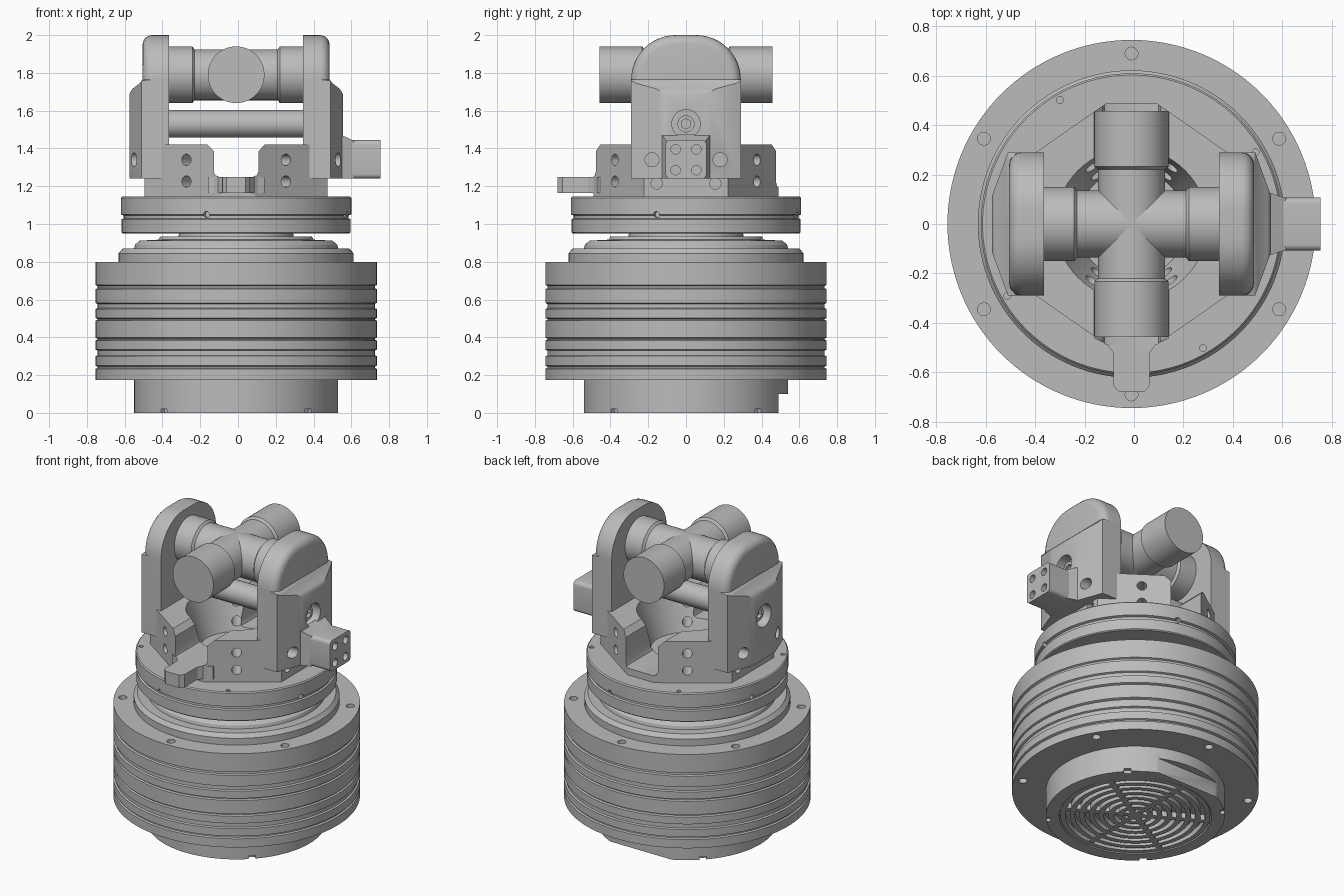
import bpy, bmesh
from math import pi, cos, sin, radians
from mathutils import Matrix, Vector

cube = bpy.data.objects.get("Cube")
if cube:
    bpy.data.objects.remove(cube, do_unlink=True)

GREY = (0.5, 0.5, 0.5, 1)
metal = bpy.data.materials.new("grey_metal")
metal.use_nodes = True
metal.diffuse_color = GREY
metal.node_tree.nodes["Principled BSDF"].inputs["Base Color"].default_value = GREY

OFFSET = Vector((-0.01, 0, 0))   # main axis sits slightly off the origin
TO_X = Matrix.Rotation(pi / 2, 4, 'Y')
TO_Y = Matrix.Rotation(-pi / 2, 4, 'X')


def lathe(profile, matrix=Matrix(), steps=96, closed=False):
    bm = bmesh.new()
    vs = [bm.verts.new((r, 0, z)) for r, z in profile]
    for a, b in zip(vs, vs[1:] + (vs[:1] if closed else [])):
        bm.edges.new((a, b))
    bmesh.ops.spin(bm, geom=bm.verts[:] + bm.edges[:], axis=(0, 0, 1), cent=(0, 0, 0),
                   angle=2 * pi, steps=steps)
    bmesh.ops.remove_doubles(bm, verts=bm.verts, dist=1e-5)
    bmesh.ops.dissolve_degenerate(bm, edges=bm.edges, dist=1e-5)
    bmesh.ops.recalc_face_normals(bm, faces=bm.faces)
    bm.transform(matrix)
    return bm


def rod(r, a, b, matrix=Matrix(), steps=32):
    return lathe([(0, a), (r, a), (r, b), (0, b)], matrix, steps)


def prism(points, axis, a, b):
    """Extrude a 2D outline along an axis; outline uses the other two axes in order."""
    place = {'X': lambda u, v, w: (w, u, v), 'Y': lambda u, v, w: (u, w, v),
             'Z': lambda u, v, w: (u, v, w)}[axis]
    bm = bmesh.new()
    low = [bm.verts.new(place(u, v, a)) for u, v in points]
    high = [bm.verts.new(place(u, v, b)) for u, v in points]
    bm.faces.new(low)
    bm.faces.new(high)
    for i in range(len(points)):
        j = (i + 1) % len(points)
        bm.faces.new((low[i], low[j], high[j], high[i]))
    bmesh.ops.recalc_face_normals(bm, faces=bm.faces)
    return bm


def box(x0, x1, y0, y1, z0, z1, matrix=Matrix()):
    bm = prism([(x0, y0), (x1, y0), (x1, y1), (x0, y1)], 'Z', z0, z1)
    bm.transform(matrix)
    return bm


def make(name, bm):
    mesh = bpy.data.meshes.new(name)
    bm.to_mesh(mesh)
    bm.free()
    ob = bpy.data.objects.new(name, mesh)
    bpy.context.collection.objects.link(ob)
    mesh.materials.append(metal)
    return ob


def cut(ob, cutters):
    bpy.context.view_layer.objects.active = ob
    for bm in cutters:
        tool = make("cutter", bm)
        tool.hide_render = True
        mod = ob.modifiers.new("cut", 'BOOLEAN')
        mod.operation, mod.solver, mod.object = 'DIFFERENCE', 'EXACT', tool
        bpy.ops.object.modifier_apply(modifier=mod.name)
        bpy.data.objects.remove(tool, do_unlink=True)


def arc(cx, cy, r, start, end, n):
    return [(cx + r * cos(radians(start + (end - start) * i / n)),
             cy + r * sin(radians(start + (end - start) * i / n))) for i in range(n + 1)]


def spin_z(angle):
    return Matrix.Rotation(radians(angle), 4, 'Z')


def at(x, y, z):
    return Matrix.Translation((x, y, z))


# Base foot with recessed underside, notches and rear connector flat
foot = make("base_foot", lathe([(0, .04), (.46, .04), (.46, 0), (.54, 0), (.54, .18), (0, .18)]))
cut(foot, [box(.515, .6, -.022, .022, -.1, .02, spin_z(a)) for a in (45, 135, 225, 315)]
    + [box(-.3, .3, .49, .7, -.1, .1)])

# Vent grille of rings and spokes
make("grille_hub", rod(.045, 0, .045))
for i in range(7):
    r = .075 + i * .058
    make("grille_ring", lathe([(r, .003), (r + .03, .003), (r + .03, .045), (r, .045)], closed=True))
for i in range(6):
    make("grille_spoke", box(.03, .465, -.017, .017, .004, .045, spin_z(30 + 60 * i)))

# Ribbed housing with stepped shoulder
R = .745
profile = [(0, .175), (R, .175)]
for a, b in [(.233, .25), (.3, .335), (.383, .398), (.488, .502), (.55, .582), (.655, .677)]:
    profile += [(R, a), (R - .011, a + .005), (R - .011, b - .005), (R, b)]
profile += [(R, .8), (.622, .8), (.622, .845), (.6, .87), (.54, .87), (.535, .89), (.51, .912),
            (.41, .917), (.4, .935), (.305, .935), (.3, .96), (0, .96)]
housing = make("housing", lathe(profile, steps=128))
cut(housing, [rod(.026, z, z + .06, spin_z(30 + 60 * i) @ at(.69, 0, 0), 20)
              for i in range(6) for z in (.765, .15)])

# Rotating flange with a groove and small screw holes
flange = make("flange", lathe([(0, .95), (.6, .95), (.606, .956), (.606, 1.025), (.595, 1.03),
                               (.595, 1.045), (.61, 1.05), (.61, 1.138), (.603, 1.145), (0, 1.145)], steps=128))
cut(flange, [rod(.014, 1.115, 1.2, spin_z(30 + 90 * i) @ at(.58, 0, 0), 16) for i in range(4)]
    + [rod(.016, .57, .7, spin_z(-15 + 90 * i) @ at(0, 0, 1.05) @ TO_X, 16) for i in range(4)])

# Octagonal socket block: tapered bore, front and rear notches, screw holes
quarter = [(.485, .222), (.1, .49)]
outline = (quarter + [(-x, y) for x, y in quarter[::-1]] + [(-x, -y) for x, y in quarter]
           + [(x, -y) for x, y in quarter[::-1]])
socket = make("socket_block", prism(outline, 'Z', 1.14, 1.42))


def notch(bottom, y0, y1):
    half = [(.09, bottom), (.11, bottom + .008), (.118, bottom + .028), (.118, 1.385), (.152, 1.421), (.152, 1.5)]
    return prism(half + [(-x, z) for x, z in half[::-1]], 'Y', y0, y1)


holes = [rod(.03, .2, .6, spin_z(a) @ at(0, 0, z) @ TO_X, 24)
         for a in (55, 125, 235, 305) for z in (1.34, 1.225)]
side_holes = [rod(.03, .43, .6, spin_z(a) @ at(0, y, 1.215) @ TO_X, 24)
              for a in (0, 180) for y in (-.155, .155)]
cut(socket, [lathe([(0, 1.165), (.22, 1.165), (.31, 1.43), (0, 1.43)], steps=64),
             notch(1.25, -.7, 0), notch(1.19, 0, .7)] + holes + side_holes)

# Front stop tongue
half = [(.15, -.3), (.15, -.465), (.1, -.485), (.075, -.52), (.073, -.655), (.05, -.68)]
make("front_tongue", prism(half + [(-x, y) for x, y in half[::-1]], 'Z', 1.165, 1.25))


# Side plates: arched outline, thicker lower body, bolt holes
def side_plate(name, mirror):
    arch = [(-.29, 1.24), (.29, 1.24)] + arc(.055, 1.765, .235, 0, 90, 12) + arc(-.055, 1.765, .235, 90, 180, 12)
    ob = make(name, prism(arch, 'X', .355, .565))
    cut(ob, [prism([(.495, 2.1), (.495, 1.765), (.51, 1.745), (.55, 1.715), (.57, 1.68), (.7, 1.68), (.7, 2.1)],
                   'Y', -.5, .5)]
        + [prism([(.566, s * .11), (.5, s * .291), (.5, s * .4), (.7, s * .4), (.7, s * .11)], 'Z', 1, 1.9)
           for s in (-1, 1)])
    bm = bmesh.new()
    bm.from_mesh(ob.data)
    rim = [e for e in bm.edges if all(abs(v.co.x - .495) < 1e-3 and v.co.z > 1.764 for v in e.verts)
           and not all(v.co.z < 1.766 for v in e.verts) and len(e.link_faces) == 2
           and e.calc_face_angle(0) > 1]
    bmesh.ops.bevel(bm, geom=rim, offset=.05, segments=5, profile=.5, affect='EDGES')
    bm.to_mesh(ob.data)
    bm.free()
    cut(ob, [rod(.075, .5, .7, at(0, 0, 1.53) @ TO_X)]
        + [rod(.037, .47, .7, at(0, y, 1.34) @ TO_X, 24) for y in (-.18, .18)])
    bolt = make(name + "_bolt", rod(.045, .48, .53, at(0, 0, 1.53) @ TO_X))
    cut(bolt, [rod(.028, .51, .6, at(0, 0, 1.53) @ TO_X, 6)])
    if mirror:
        for o in (ob, bolt):
            o.data.transform(spin_z(180))


side_plate("left_side_plate", False)
side_plate("right_side_plate", True)

# Side arm with four mounting holes and a flared root
w, r = .108, .025
arm_outline = []
for cy, cz, start in [(w - r, 1.42, 0), (r - w, 1.42, 90), (r - w, 1.265, 180), (w - r, 1.265, 270)]:
    arm_outline += arc(cy, cz, r, start, start + 90, 5)
arm = make("side_arm", prism(arm_outline, 'X', .52, .765))
cut(arm, [rod(.025, .73, .8, at(0, y, z) @ TO_X, 20) for y in (-.055, .055) for z in (1.285, 1.395)])
root = prism([(-.13, 1.241), (.13, 1.241), (.13, 1.475), (-.13, 1.475)], 'X', .55, .625)
for v in root.verts:
    if v.co.x > .6:
        v.co.y *= .8
        v.co.z = min(v.co.z, 1.44)
make("side_arm_root", root)

# Cross-shaped joint and lower tie rod
for name, length, m in (("cross_shaft_x", .37, TO_X), ("cross_shaft_y", .458, TO_Y)):
    half = [(.135, .22), (.15, .232), (.15, length), (0, length)]
    make(name, lathe([(p, -z) for p, z in half[::-1]] + half, at(0, 0, 1.79) @ m, 64))
make("tie_rod", rod(.073, -.4, .4, at(0, 0, 1.53) @ TO_X, 48))

# Final placement and shading
bpy.ops.object.select_all(action='DESELECT')
for ob in bpy.context.collection.objects:
    if ob.type == 'MESH' and metal.name in ob.data.materials:
        ob.data.transform(Matrix.Translation(OFFSET))
        ob.select_set(True)
        bpy.context.view_layer.objects.active = ob
bpy.ops.object.shade_smooth_by_angle(angle=radians(30))
